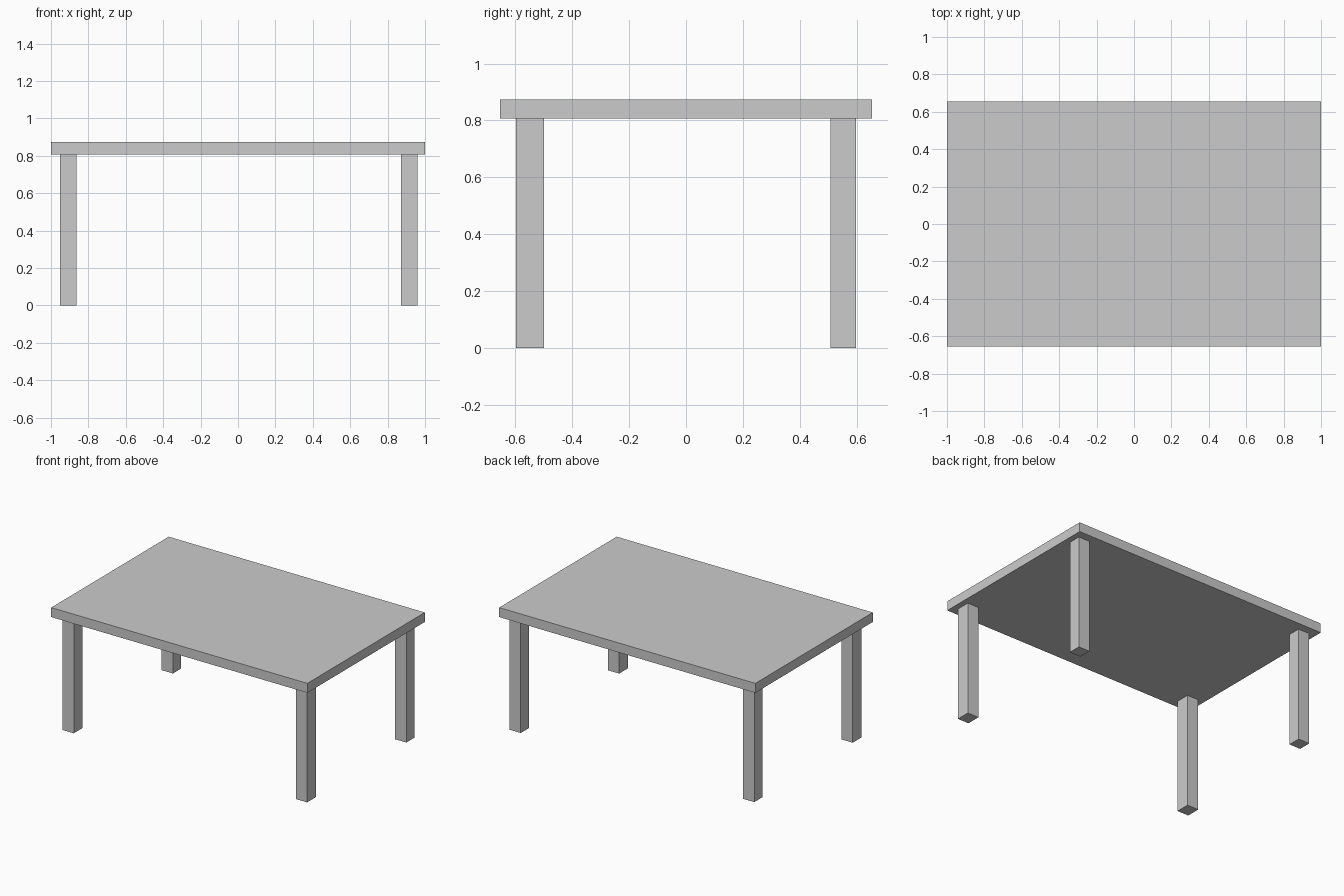
import bpy

if "Cube" in bpy.data.objects:
    bpy.data.objects.remove(bpy.data.objects["Cube"])


def box(name, x0, x1, y0, y1, z0, z1):
    bpy.ops.mesh.primitive_cube_add(size=1, location=((x0 + x1) / 2, (y0 + y1) / 2, (z0 + z1) / 2))
    ob = bpy.context.object
    ob.name = name
    ob.scale = (x1 - x0, y1 - y0, z1 - z0)
    bpy.ops.object.transform_apply(location=False, rotation=False, scale=True)
    return ob


LEG_H, TOP_H = 0.806, 0.873

# Table top
box("table_top", -1, 1, -0.655, 0.655, LEG_H, TOP_H)

# Four legs, the front pair slightly deeper
for side, x0, x1 in (("left", -0.952, -0.864), ("right", 0.872, 0.959)):
    for end, y0, y1 in (("front", -0.598, -0.5), ("back", 0.508, 0.598)):
        box(f"{end}_{side}_leg", x0, x1, y0, y1, 0, LEG_H)
